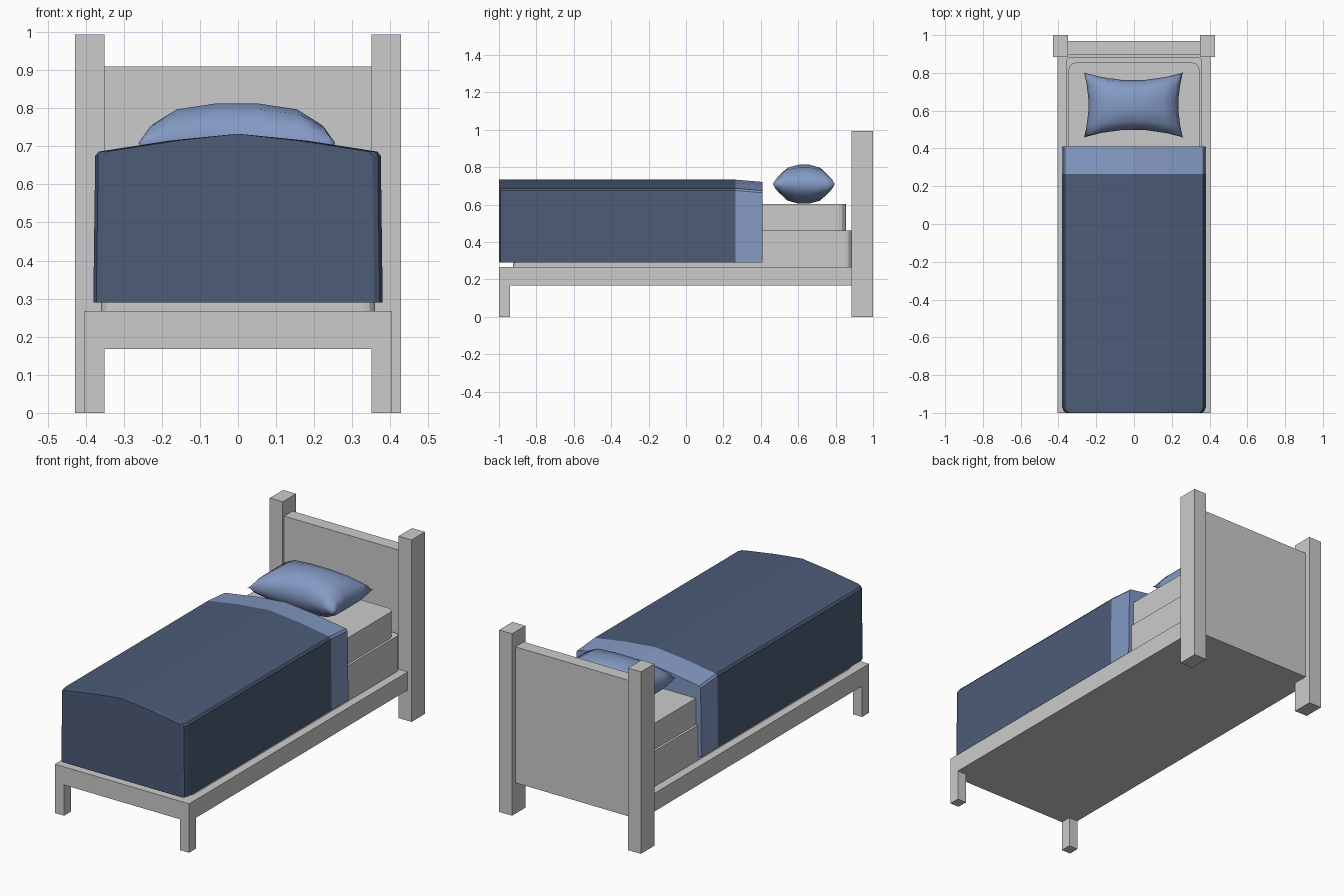
import bpy, bmesh, math

if "Cube" in bpy.data.objects:
    bpy.data.objects.remove(bpy.data.objects["Cube"])


def material(name, rgb):
    m = bpy.data.materials.new(name)
    m.diffuse_color = (*rgb, 1)
    m.use_nodes = True
    m.node_tree.nodes["Principled BSDF"].inputs["Base Color"].default_value = m.diffuse_color
    return m


GREY = material("pale grey", (0.6, 0.6, 0.6))
LIGHT = material("light blue", (0.23, 0.32, 0.55))
DARK = material("dark blue", (0.072, 0.106, 0.185))


def finish(name, bm, *mats):
    bmesh.ops.recalc_face_normals(bm, faces=bm.faces)
    me = bpy.data.meshes.new(name)
    bm.to_mesh(me)
    bm.free()
    ob = bpy.data.objects.new(name, me)
    for m in mats:
        me.materials.append(m)
    bpy.context.collection.objects.link(ob)
    return ob


def box(name, x, y, z, radius=0):
    bm = bmesh.new()
    bmesh.ops.create_cube(bm, size=1)
    for v in bm.verts:
        v.co = [lo + (c + 0.5) * (hi - lo) for c, (lo, hi) in zip(v.co, (x, y, z))]
    if radius:  # round the upright corners
        edges = [e for e in bm.edges
                 if abs(e.verts[0].co.z - e.verts[1].co.z) > 0.01]
        bmesh.ops.bevel(bm, geom=edges, offset=radius, segments=3,
                        profile=0.5, affect='EDGES')
    return finish(name, bm, GREY)


# Bed frame
for s, side in ((-1, "left"), (1, "right")):
    box(side + "_head_post", sorted((s * 0.35, s * 0.428)), (0.885, 1.0), (0, 0.993))
    box(side + "_front_leg", sorted((s * 0.35, s * 0.405)), (-1.0, -0.94), (0, 0.17))
box("headboard", (-0.352, 0.352), (0.898, 0.97), (0.168, 0.91))
box("base", (-0.405, 0.405), (-1.0, 0.9), (0.168, 0.267))

# Box spring and mattress
box("box_spring", (-0.36, 0.36), (-0.925, 0.885), (0.267, 0.46), 0.03)
box("mattress", (-0.347, 0.347), (-0.91, 0.855), (0.46, 0.602), 0.04)

# Blanket: crowned section swept along the bed, with a turned-down band
half = [(0.38, 0.29), (0.375, 0.675), (0.366, 0.686), (0.18, 0.715)]
section = half + [(0, 0.733)] + [(-x, z) for x, z in reversed(half)]
bm = bmesh.new()
rings = []
for y, inset, drop in ((-1, 0.022, 0), (-0.992, 0.008, 0), (-0.97, 0, 0),
                       (0.265, 0, 0), (0.41, 0, 0.012)):
    rings.append([bm.verts.new((x - math.copysign(min(inset, abs(x)), x), y,
                                z - (drop if z > 0.5 else 0))) for x, z in section])
n = len(section)
for a, b in zip(rings, rings[1:]):
    for i in range(n):
        j = (i + 1) % n
        bm.faces.new((a[i], a[j], b[j], b[i]))
bm.faces.new(rings[0])
bm.faces.new(rings[-1])
for f in bm.faces:
    f.material_index = 1 if f.calc_center_median().y > 0.27 else 0
finish("blanket", bm, DARK, LIGHT)

# Pillow: two puffed grids sharing a thin pinched rim
steps = [-1, -0.92, -0.66, -0.22, 0.22, 0.66, 0.92, 1]
bm = bmesh.new()
for side in (-1, 1):
    grid = []
    for v in steps:
        row = []
        for u in steps:
            puff = 0.105 * math.sqrt((1 - abs(u) ** 3) * (1 - abs(v) ** 3))
            row.append(bm.verts.new((u * (0.238 + 0.024 * v * v) - 0.003,
                                     0.63 + v * (0.13 + 0.042 * u * u),
                                     0.709 + side * puff)))
        grid.append(row)
    for a, b in zip(grid, grid[1:]):
        for i in range(len(steps) - 1):
            bm.faces.new((a[i], a[i + 1], b[i + 1], b[i]))
bmesh.ops.remove_doubles(bm, verts=bm.verts, dist=0.0005)
for f in bm.faces:
    f.smooth = True
finish("pillow", bm, LIGHT)
